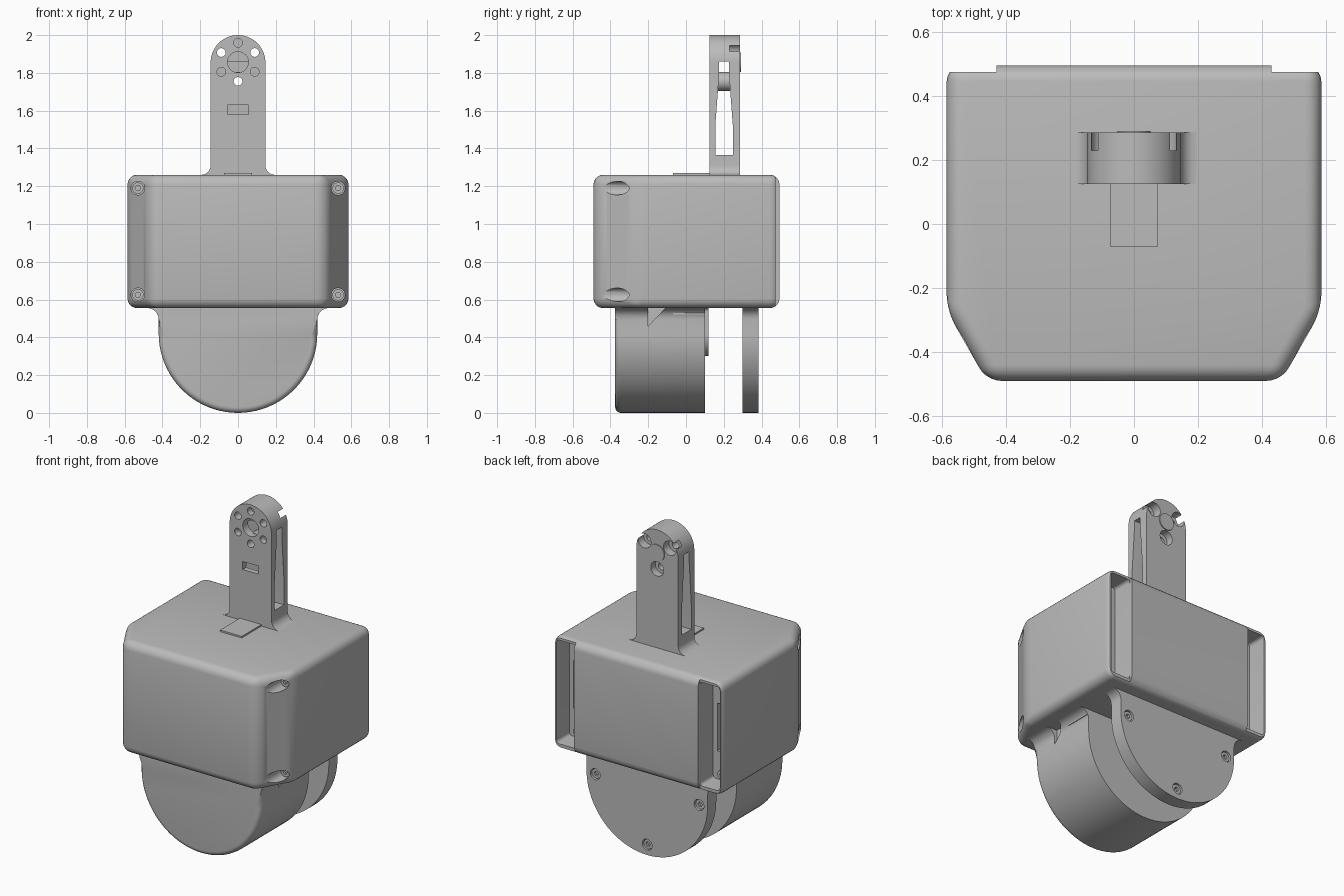
import bpy, bmesh
from math import pi, cos, sin, radians

if "Cube" in bpy.data.objects:
    bpy.data.objects.remove(bpy.data.objects["Cube"], do_unlink=True)

GREY = (0.5, 0.5, 0.5, 1)
grey = bpy.data.materials.new("matte_grey")
grey.use_nodes = True
grey.diffuse_color = GREY
grey.node_tree.nodes["Principled BSDF"].inputs["Base Color"].default_value = GREY

X, Y, Z = range(3)
parts = []


def prism(name, pts, axis, a, b, bevel=0, pick=lambda e: True, segments=5):
    """Extrude a closed outline along an axis from a to b, rounding chosen edges."""
    bm = bmesh.new()
    verts = []
    for p in pts:
        co = list(p)
        co.insert(axis, a)
        verts.append(bm.verts.new(co))
    face = bm.faces.new(verts)
    out = bmesh.ops.extrude_face_region(bm, geom=[face])
    for v in out["geom"]:
        if isinstance(v, bmesh.types.BMVert):
            v.co[axis] = b
    bmesh.ops.recalc_face_normals(bm, faces=bm.faces[:])
    if bevel:
        bmesh.ops.bevel(bm, geom=[e for e in bm.edges if pick(e)], offset=bevel,
                        segments=segments, profile=0.5, affect='EDGES')
    me = bpy.data.meshes.new(name)
    bm.to_mesh(me)
    bm.free()
    me.materials.append(grey)
    ob = bpy.data.objects.new(name, me)
    bpy.context.collection.objects.link(ob)
    parts.append(ob)
    return ob


def rect(u0, u1, v0, v1):
    return [(u0, v0), (u1, v0), (u1, v1), (u0, v1)]


def arc(cx, cy, r, a0, a1, n):
    return [(cx + r * cos(radians(a0 + (a1 - a0) * i / n)),
             cy + r * sin(radians(a0 + (a1 - a0) * i / n))) for i in range(n + 1)]


def circle(cx, cy, r, n=32):
    return arc(cx, cy, r, 0, 360, n)[:-1]


def cut(target, cutter):
    """Subtract a cutter, then remove it."""
    mod = target.modifiers.new("cut", 'BOOLEAN')
    mod.operation, mod.solver, mod.object = 'DIFFERENCE', 'EXACT', cutter
    bpy.context.view_layer.objects.active = target
    bpy.ops.object.modifier_apply(modifier=mod.name)
    parts.remove(cutter)
    bpy.data.objects.remove(cutter, do_unlink=True)


def hole(target, x, z, r, y0, y1):
    cut(target, prism("cutter", circle(x, z, r), Y, y0, y1))


def screw(name, x, z, y, side, r=0.03):
    """Socket-head screw whose face points to side (+1 back, -1 front)."""
    head = prism(name, circle(x, z, r), Y, y - side * 0.04, y)
    cut(head, prism("cutter", circle(x, z, r * 0.5, 6), Y, y - side * 0.015, y + side * 0.01))


def tongue(r, reach, flare, base, up):
    """Round-ended outline leaving the body at base, with flared root fillets."""
    half = [(r + flare, -0.02)] + arc(r + flare, flare, flare, 270, 180, 6)
    half += arc(0, reach, r, 0, 90, 20)
    full = half + [(-x, h) for x, h in half[-2::-1]]
    return [(x, base + up * h) for x, h in full]


TOP, BOTTOM = 1.26, 0.555

# Body housing with chamfered front corners
outline = [(0.585, 0.495), (0.585, -0.27), (0.46, -0.49)]
outline += [(-x, y) for x, y in outline[::-1]]
body = prism("body_housing", outline, Z, BOTTOM, TOP, bevel=0.05)

for s in (-1, 1):
    # Rear corner steps and pockets
    lo, hi = sorted((s * 0.43, s * 0.7))
    cut(body, prism("cutter", rect(lo, hi, 0.475, 0.6), Z, 0.4, 1.4))
    lo, hi = sorted((s * 0.43, s * 0.567))
    cut(body, prism("cutter", rect(lo, hi, 0.585, 1.235), Y, 0.345, 0.6, bevel=0.02,
                    pick=lambda e: abs(e.verts[0].co.y - e.verts[1].co.y) > 0.1))
    lo, hi = sorted((s * 0.46, s * 0.54))
    cut(body, prism("cutter", rect(lo, hi, 0.76, 1.06), Y, 0.24, 0.4))
    for z in (0.7, 1.12):
        hole(body, s * 0.5, z, 0.018, 0.3, 0.4)
    for z in (0.625, 1.19):
        screw("rear_pocket_screw", s * 0.5, z, 0.36, 1)
        # Front corner screw wells
        hole(body, s * 0.53, z, 0.036, -0.6, -0.27)
        screw("front_corner_screw", s * 0.53, z, -0.29, -1)

# Lower drum with rounded front rim
drum = prism("lower_drum", tongue(0.42, 0.135, 0.06, BOTTOM, -1), Y, -0.375, 0.10,
             bevel=0.03,
             pick=lambda e: all(v.co.y < -0.37 and v.co.z < 0.5 for v in e.verts))
for s in (-1, 1):
    lo, hi = sorted((s * 0.405, s * 0.6))
    cut(drum, prism("cutter", [(-0.2, 0.46), (-0.105, 0.56), (-0.2, 0.56)], X, lo, hi))
prism("drum_side_tab", rect(-0.43, 0.43, 0.52, 0.57), Y, -0.07, 0.10)
prism("drum_rear_boss", tongue(0.12, 0.135, 0.02, BOTTOM, -1), Y, 0.08, 0.12)

# Rear guard plate with three screws
plate = prism("rear_plate", tongue(0.42, 0.135, 0.06, BOTTOM, -1), Y, 0.30, 0.385)
for x, z in ((-0.36, 0.41), (0.36, 0.41), (0, 0.065)):
    hole(plate, x, z, 0.034, 0.355, 0.5)
    screw("plate_screw", x, z, 0.375, 1)

# Upright arm with side window
FRONT, BACK = 0.125, 0.285
arm = prism("upright_arm", tongue(0.145, 0.595, 0.05, TOP, 1), Y, FRONT, BACK)
window = [(0.155, 1.365), (0.248, 1.365), (0.248, 1.52), (0.227, 1.8), (0.227, 1.86),
          (0.176, 1.86), (0.176, 1.8), (0.155, 1.52)]
cut(arm, prism("cutter", window, X, -0.3, 0.3))
cut(arm, prism("cutter", rect(-0.055, 0.055, 1.58, 1.63), Y, 0, 0.2))

# Hub bore and ring of bolt holes
HUB = 1.857
hole(arm, 0, HUB, 0.055, 0, 0.2)
for i in range(6):
    a = pi / 6 + i * pi / 3
    x, z = 0.102 * cos(a), HUB + 0.102 * sin(a)
    through = i in (0, 2, 4)
    hole(arm, x, z, 0.023, 0, 0.5 if through else 0.165)
    if through:
        hole(arm, x, z, 0.045, 0.24 if i == 4 else 0.23, 0.5)
sleeve = prism("bolt_sleeve", circle(0, 1.755, 0.05), Y, 0.165, 0.238)
hole(sleeve, 0, 1.755, 0.023, 0, 0.5)
prism("hub_cap", circle(0, HUB, 0.052), Y, 0.25, 0.291)

# Cable cover on top of the body
prism("top_cover", rect(-0.075, 0.075, -0.07, 0.13), Z, 1.25, 1.27)

# Smooth rounded surfaces, keep edges crisp
bpy.ops.object.select_all(action='DESELECT')
for ob in parts:
    ob.select_set(True)
bpy.context.view_layer.objects.active = body
bpy.ops.object.shade_smooth_by_angle(angle=radians(35))
